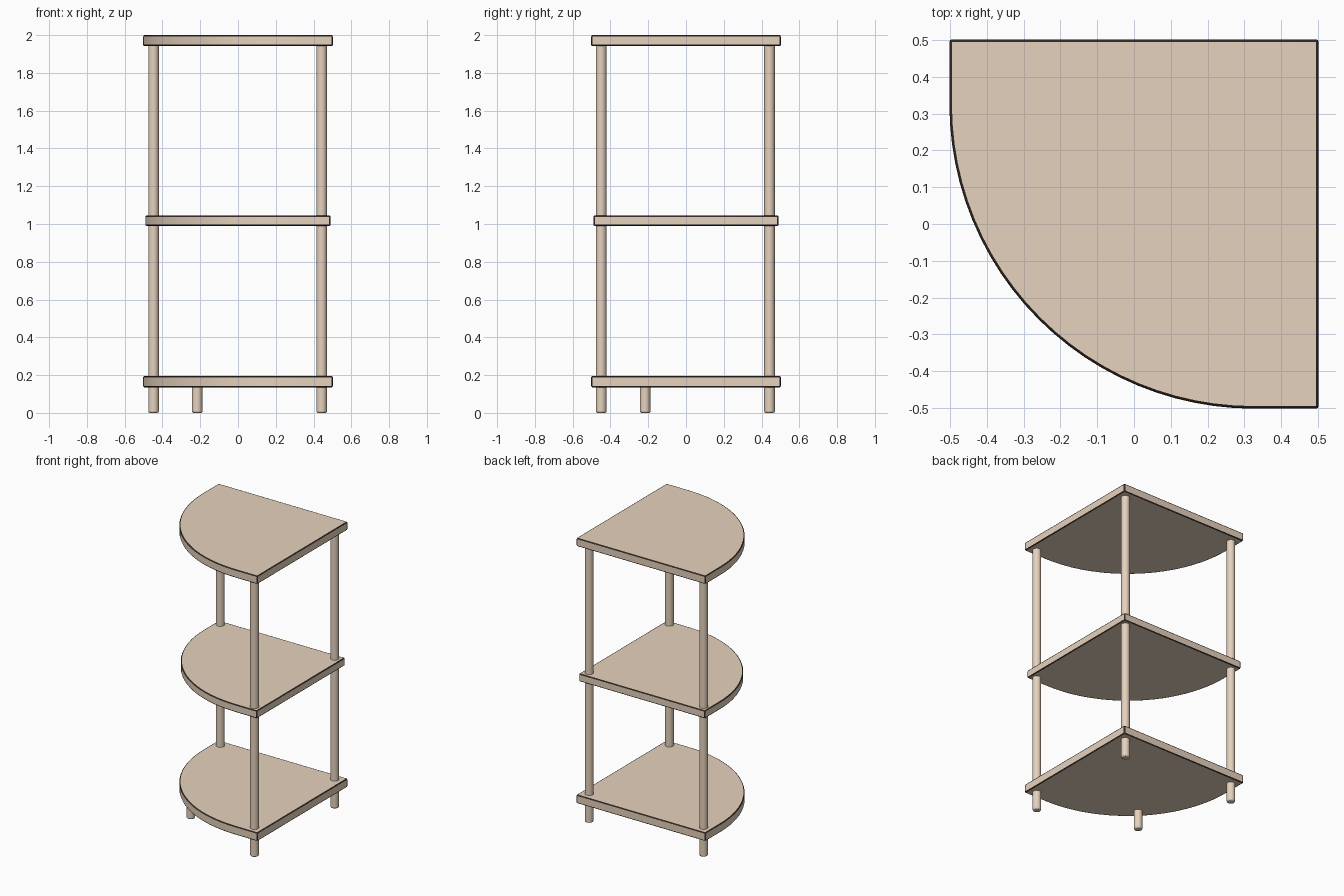
import bpy, bmesh, math

if "Cube" in bpy.data.objects:
    bpy.data.objects.remove(bpy.data.objects["Cube"])


def material(name, rgb):
    mat = bpy.data.materials.new(name)
    mat.diffuse_color = (*rgb, 1)
    mat.use_nodes = True
    mat.node_tree.nodes["Principled BSDF"].inputs["Base Color"].default_value = mat.diffuse_color
    return mat


wood = material("pale wood", (0.79, 0.645, 0.51))
trim = material("dark edge", (0.03, 0.02, 0.015))


def finish(name, bm, bevel, dark_edges=False):
    bmesh.ops.recalc_face_normals(bm, faces=bm.faces)
    mesh = bpy.data.meshes.new(name)
    bm.to_mesh(mesh)
    bm.free()
    mesh.materials.append(wood)
    ob = bpy.data.objects.new(name, mesh)
    bpy.context.collection.objects.link(ob)
    mod = ob.modifiers.new("soft edges", "BEVEL")
    mod.width, mod.segments, mod.limit_method = bevel, 2, "ANGLE"
    mod.angle_limit = math.radians(40)
    if dark_edges:
        mesh.materials.append(trim)
        mod.material = 1
    bpy.context.view_layer.objects.active = ob
    ob.select_set(True)
    bpy.ops.object.shade_smooth_by_angle(angle=math.radians(35))
    ob.select_set(False)


def shelf(name, z0, z1, size=1.0):
    # square back corner, wide round front
    pts = [(0.5, 0.5), (-0.5, 0.5)]
    for i in range(25):
        a = math.pi + i / 24 * math.pi / 2
        pts.append((0.325 + 0.825 * math.cos(a), 0.325 + 0.825 * math.sin(a)))
    pts.append((0.5, -0.5))
    bm = bmesh.new()
    face = bm.faces.new([bm.verts.new((x * size, y * size, z0)) for x, y in pts])
    ext = bmesh.ops.extrude_face_region(bm, geom=[face])
    for v in ext["geom"]:
        if isinstance(v, bmesh.types.BMVert):
            v.co.z = z1
    finish(name, bm, 0.007, True)


def rod(name, x, y, z0, z1):
    bm = bmesh.new()
    bmesh.ops.create_cone(bm, cap_ends=True, segments=24, radius1=0.028,
                          radius2=0.028, depth=z1 - z0)
    bmesh.ops.translate(bm, verts=bm.verts, vec=(x, y, (z0 + z1) / 2))
    finish(name, bm, 0.008)


# shelves
shelf("bottom_shelf", 0.135, 0.195, 1.004)
shelf("middle_shelf", 0.99, 1.045, 0.98)
shelf("top_shelf", 1.942, 2.0, 1.004)

# posts between the shelves, with legs below
corners = {"back_left": (-0.447, 0.442), "back_right": (0.443, 0.442),
           "front_right": (0.443, -0.449)}
for where, (x, y) in corners.items():
    rod(where + "_lower_post", x, y, 0.185, 1.0)
    rod(where + "_upper_post", x, y, 1.035, 1.952)
    rod(where + "_leg", x, y, 0.0, 0.145)
rod("front_leg", -0.216, -0.216, 0.0, 0.145)
